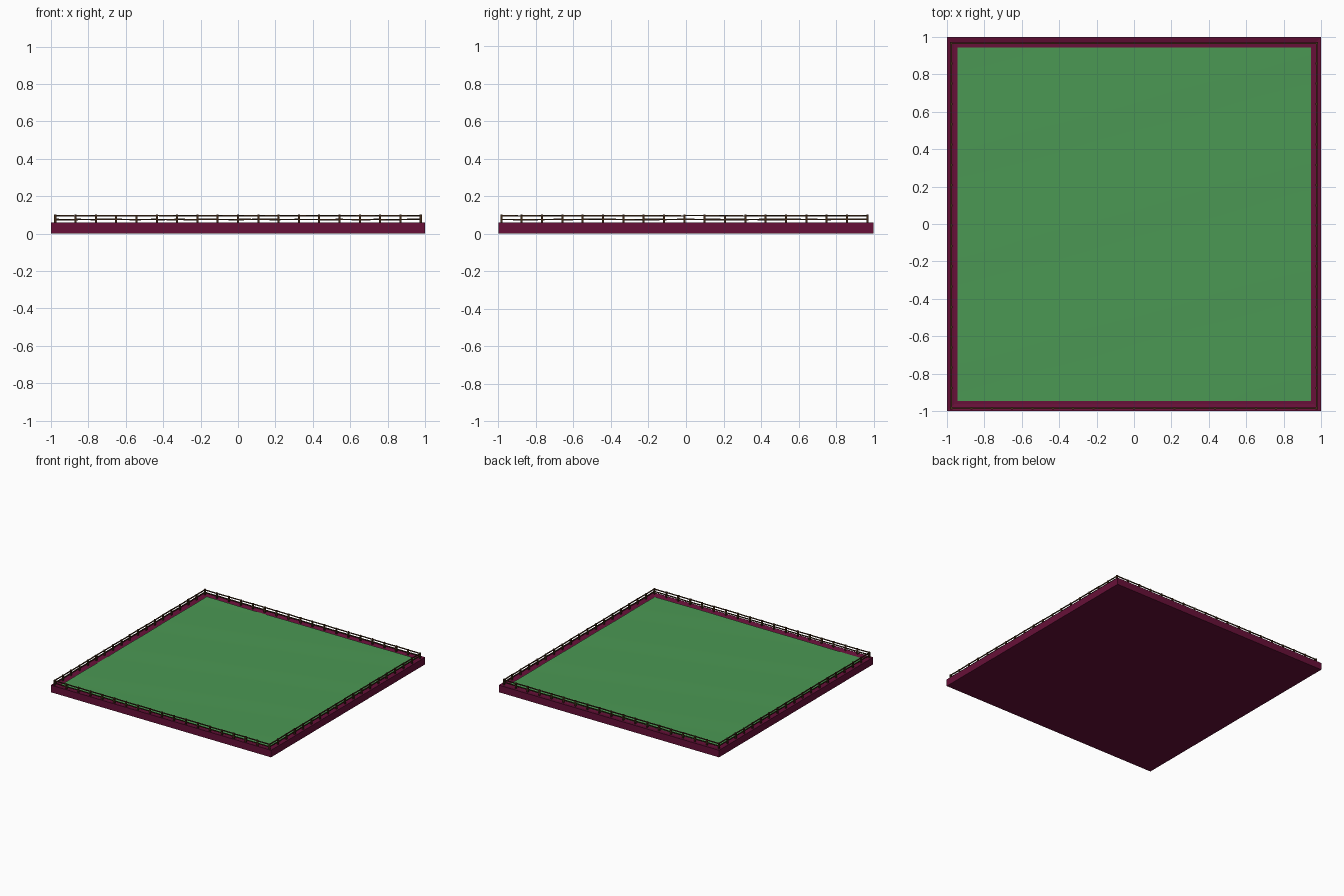
import bpy, bmesh, math, random
from mathutils import Matrix, Vector

if "Cube" in bpy.data.objects:
    bpy.data.objects.remove(bpy.data.objects["Cube"])

random.seed(4)
TOP = 0.058      # rim height
GRASS = 0.055    # lawn height
IN = 0.945       # half width of the lawn


def material(name, rgb):
    m = bpy.data.materials.new(name)
    m.diffuse_color = (*rgb, 1)
    m.use_nodes = True
    m.node_tree.nodes["Principled BSDF"].inputs["Base Color"].default_value = m.diffuse_color
    return m


plum = material("plum", (0.135, 0.005, 0.040))
green = material("grass green", (0.070, 0.315, 0.088))
brown = material("dark brown", (0.055, 0.024, 0.009))


def finish(bm, name, mat):
    bmesh.ops.recalc_face_normals(bm, faces=bm.faces)
    me = bpy.data.meshes.new(name)
    bm.to_mesh(me)
    bm.free()
    ob = bpy.data.objects.new(name, me)
    bpy.context.collection.objects.link(ob)
    me.materials.append(mat)
    return ob


def beam(bm, a, b, w):
    """Square bar of width w between two points."""
    a, b = Vector(a), Vector(b)
    d = b - a
    rot = d.to_track_quat('Z', 'Y').to_matrix().to_4x4()
    bmesh.ops.create_cube(bm, size=1, matrix=Matrix.Translation((a + b) / 2) @ rot
                          @ Matrix.Diagonal((w, w, d.length, 1)))


# base slab with a shallow tray in its top
bm = bmesh.new()
bmesh.ops.create_cube(bm, size=1, matrix=Matrix.Translation((0, 0, TOP / 2))
                      @ Matrix.Diagonal((2, 2, TOP, 1)))
top = [f for f in bm.faces if f.normal.z > 0.5]
bmesh.ops.inset_region(bm, faces=top, thickness=1 - IN)
for v in top[0].verts:
    v.co.z = GRASS - 0.006
finish(bm, "base", plum)

# gently rolling lawn
bm = bmesh.new()
bmesh.ops.create_grid(bm, x_segments=40, y_segments=40, size=IN)
for v in bm.verts:
    x, y = v.co.x, v.co.y
    v.co.z = GRASS + 0.0008 * (math.sin(7 * x + 2 * y) + math.sin(11 * y - 3 * x))
lawn = finish(bm, "lawn", green)
for p in lawn.data.polygons:
    p.use_smooth = True

# fence: posts and two slightly uneven rails on each side
X, Y0, Y1, N = 0.977, -0.985, 0.967, 18
corners = [(-X, Y0), (X, Y0), (X, Y1), (-X, Y1)]
posts, rails = bmesh.new(), bmesh.new()
for i in range(4):
    a, b = Vector(corners[i]), Vector(corners[(i + 1) % 4])
    pts = [a.lerp(b, k / N) for k in range(N + 1)]
    for p in pts[:-1]:
        beam(posts, (p.x, p.y, TOP - 0.004),
             (p.x, p.y, 0.101 + random.uniform(-0.001, 0.001)), 0.011)
    for z in (0.075, 0.095):
        for p, q in zip(pts, pts[1:]):
            j = lambda: z + random.uniform(-0.0015, 0.0015)
            beam(rails, (p.x, p.y, j()), (q.x, q.y, j()), 0.007)
finish(posts, "fence_posts", brown)
finish(rails, "fence_rails", brown)
